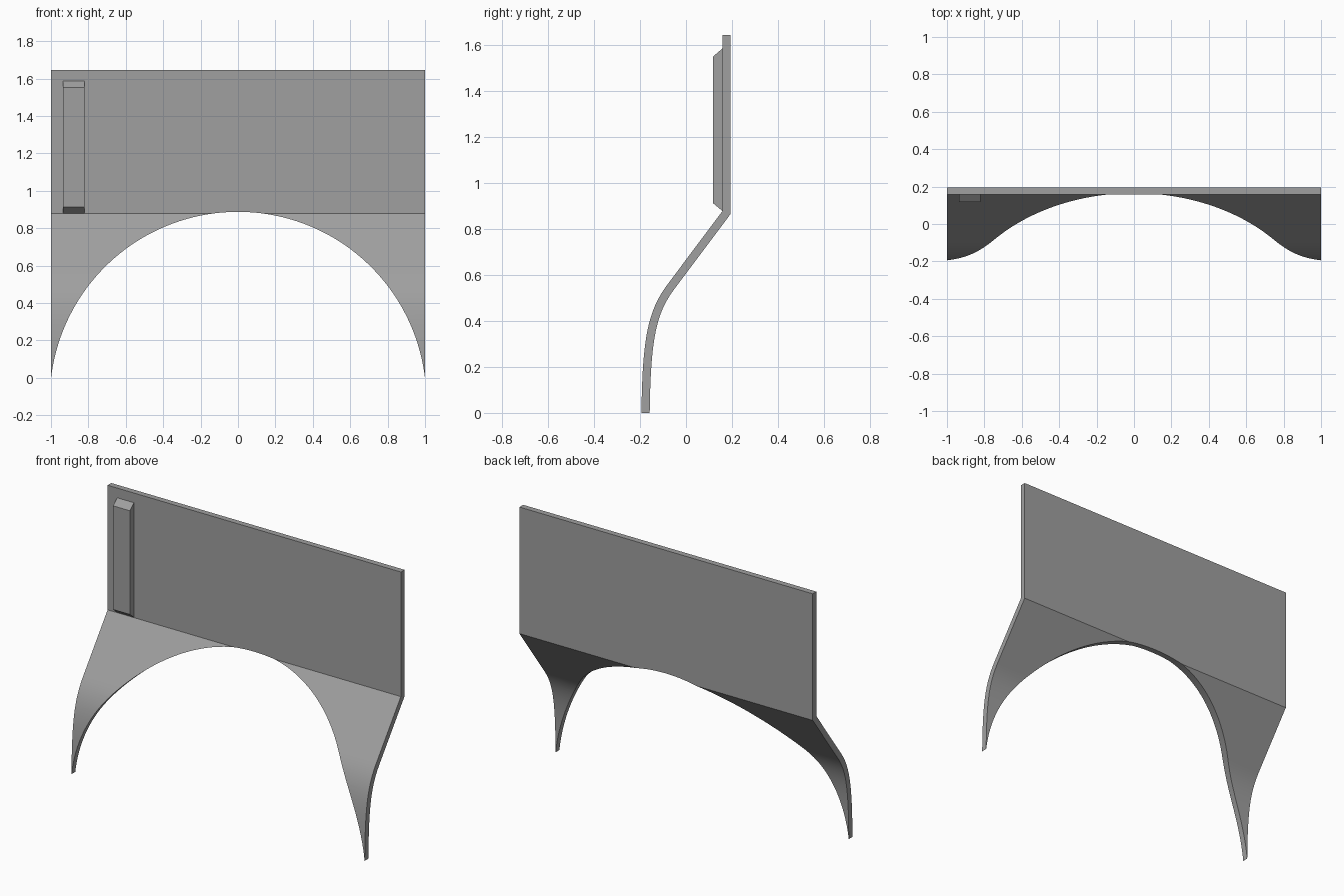
import bpy, bmesh, math
from mathutils import Vector

if "Cube" in bpy.data.objects:
    bpy.data.objects.remove(bpy.data.objects["Cube"])

T = 0.036  # sheet thickness

grey = bpy.data.materials.new("mid grey")
grey.diffuse_color = (0.35, 0.35, 0.35, 1)
grey.use_nodes = True
grey.node_tree.nodes["Principled BSDF"].inputs["Base Color"].default_value = grey.diffuse_color


def extrude_profile(name, points, x0, x1):
    """Extrude a closed (y, z) profile from x0 to x1."""
    bm = bmesh.new()
    a = [bm.verts.new((x0, y, z)) for y, z in points]
    b = [bm.verts.new((x1, y, z)) for y, z in points]
    bm.faces.new(a)
    bm.faces.new(b[::-1])
    n = len(points)
    for i in range(n):
        j = (i + 1) % n
        bm.faces.new((a[i], b[i], b[j], a[j]))
    bmesh.ops.recalc_face_normals(bm, faces=bm.faces)
    mesh = bpy.data.meshes.new(name)
    bm.to_mesh(mesh)
    bm.free()
    mesh.materials.append(grey)
    obj = bpy.data.objects.new(name, mesh)
    bpy.context.collection.objects.link(obj)
    return obj


# Front line of the bent sheet: curved foot, straight slope, upright panel
p = [Vector(q) for q in ((-0.194, 0), (-0.19, 0.33), (-0.165, 0.446), (-0.08, 0.56))]
front = []
for i in range(25):
    t = i / 24
    s = 1 - t
    front.append(p[0] * s**3 + p[1] * 3 * s * s * t + p[2] * 3 * s * t * t + p[3] * t**3)
front += [Vector((0.158, 0.878)), Vector((0.158, 1.646))]

# Back line: mitred offset of the front line
back = []
for i, q in enumerate(front):
    d0 = (q - front[i - 1]).normalized() if i else Vector((0, 1))
    d1 = (front[i + 1] - q).normalized() if i < len(front) - 1 else d0
    n0, n1 = Vector((d0.y, -d0.x)), Vector((d1.y, -d1.x))
    m = (n0 + n1).normalized()
    back.append(q + m * T / m.dot(n0))
back[0] = front[0] + Vector((T, 0))

panel = extrude_profile("arched_panel", front + back[::-1], -1, 1)

# Round arch cut through the lower half
bpy.ops.mesh.primitive_cylinder_add(vertices=256, radius=1.0065, depth=2,
                                    location=(0, 0, -0.119),
                                    rotation=(math.pi / 2, 0, 0))
cutter = bpy.context.object
cutter.name = "arch_cutter"
cutter.data.materials.append(grey)
cutter.hide_render = True
cut = panel.modifiers.new("arch", 'BOOLEAN')
cut.operation = 'DIFFERENCE'
cut.solver = 'EXACT'
cut.object = cutter
bpy.ops.object.select_all(action='DESELECT')
panel.select_set(True)
bpy.context.view_layer.objects.active = panel
bpy.ops.object.modifier_apply(modifier=cut.name)
bpy.data.objects.remove(cutter)
bpy.ops.object.shade_smooth_by_angle(angle=math.radians(20))

# Raised rib with bevelled ends on the front left
extrude_profile("front_rib",
                [(0.16, 0.878), (0.118, 0.913), (0.118, 1.552), (0.16, 1.588)],
                -0.935, -0.82)
